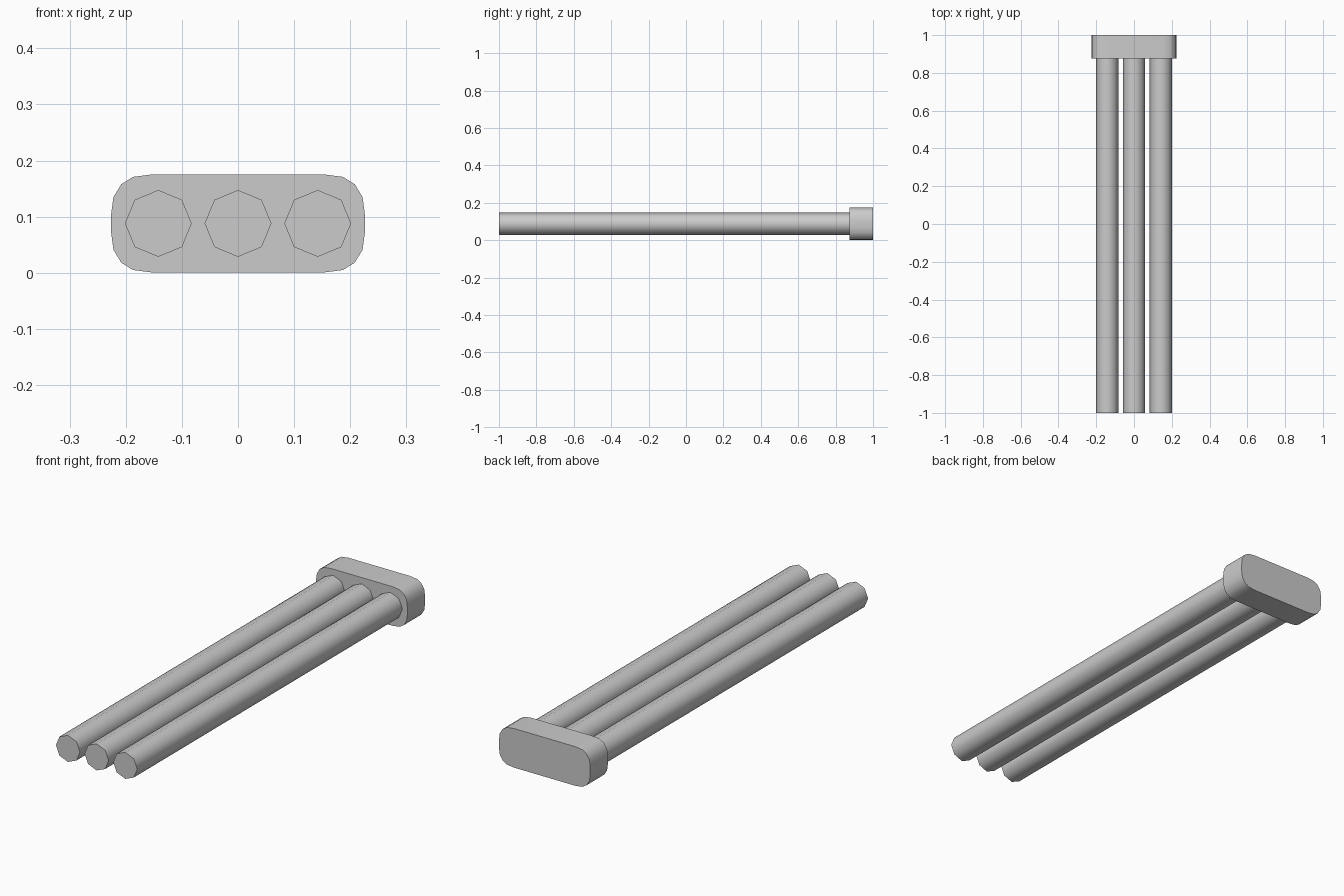
import bpy, bmesh
from math import cos, sin, tau, radians

cube = bpy.data.objects.get("Cube")
if cube:
    bpy.data.objects.remove(cube, do_unlink=True)

# Single grey finish
grey = bpy.data.materials.new("light_grey")
grey.use_nodes = True
colour = (0.6, 0.6, 0.6, 1)
grey.diffuse_color = colour
grey.node_tree.nodes["Principled BSDF"].inputs["Base Color"].default_value = colour

MID_Z = 0.088
CAP_FRONT = 0.875


def extrude_y(name, profile, x, y0, y1):
    """Closed prism along y from an (x, z) outline, smooth around its sides."""
    bm = bmesh.new()
    face = bm.faces.new([bm.verts.new((px, y0, pz)) for px, pz in profile])
    new = bmesh.ops.extrude_face_region(bm, geom=[face], use_keep_orig=True)["geom"]
    moved = [v for v in new if isinstance(v, bmesh.types.BMVert)]
    bmesh.ops.translate(bm, verts=moved, vec=(0, y1 - y0, 0))
    bmesh.ops.recalc_face_normals(bm, faces=bm.faces)
    mesh = bpy.data.meshes.new(name)
    bm.to_mesh(mesh)
    bm.free()
    mesh.materials.append(grey)
    obj = bpy.data.objects.new(name, mesh)
    obj.location = (x, 0, MID_Z)
    bpy.context.collection.objects.link(obj)
    bpy.ops.object.select_all(action='DESELECT')
    obj.select_set(True)
    bpy.context.view_layer.objects.active = obj
    bpy.ops.object.shade_smooth_by_angle(angle=radians(60))
    return obj


# Three octagonal rods
octagon = [(0.0595 * cos(tau * i / 8), 0.0595 * sin(tau * i / 8)) for i in range(8)]
for name, x in (("right_rod", -0.142), ("middle_rod", 0), ("left_rod", 0.142)):
    extrude_y(name, octagon, x, -1, CAP_FRONT)

# Rounded end block: one corner mirrored to all four
corner = [(0.226, 0.017), (0.222, 0.047), (0.208, 0.07), (0.187, 0.083), (0.152, 0.0875)]
upper = corner + [(-x, z) for x, z in reversed(corner)]
outline = upper + [(x, -z) for x, z in reversed(upper)]
extrude_y("end_block", outline, 0, CAP_FRONT, 1)
